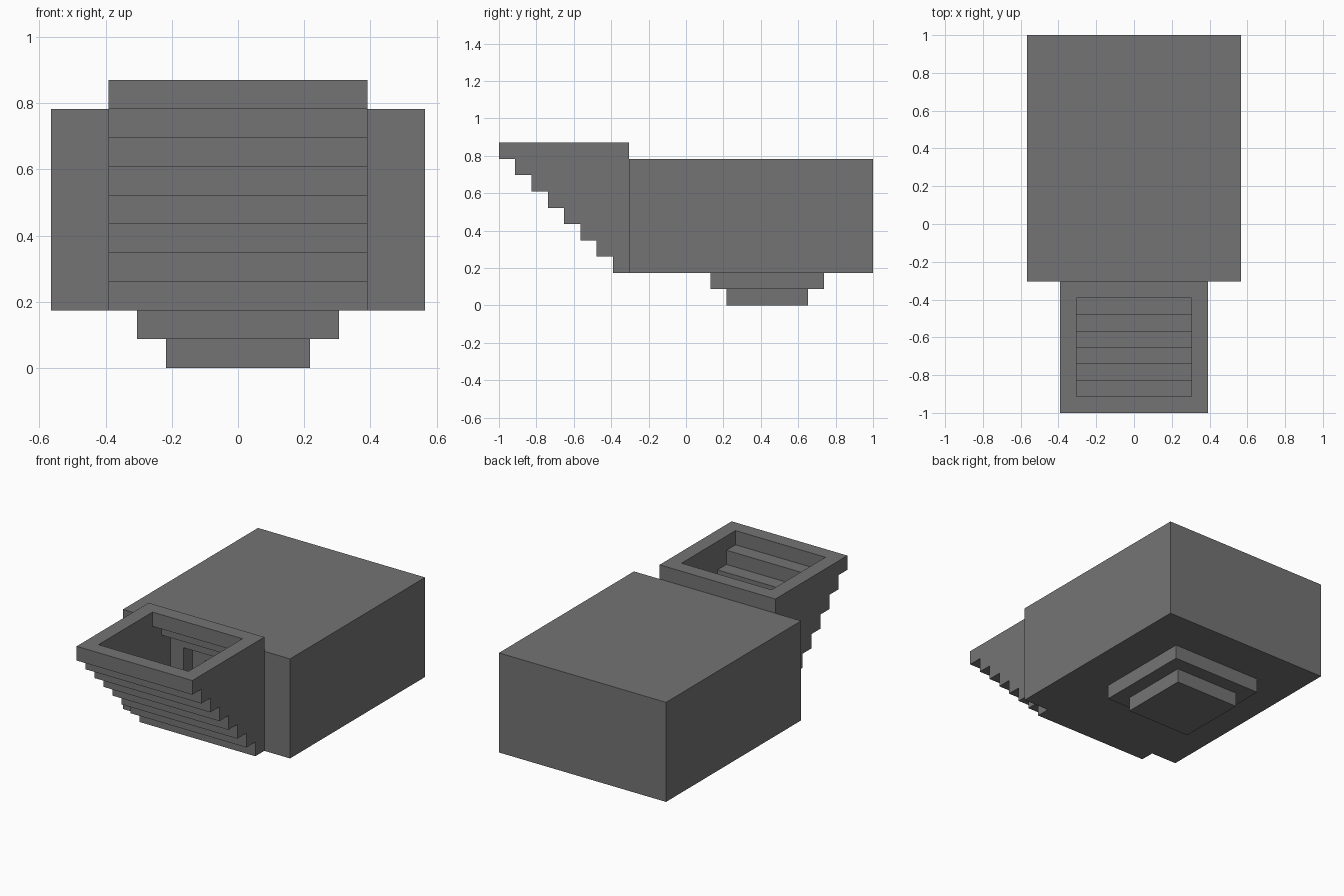
import bpy
import bmesh
from mathutils import Vector

U = 2 / 23          # one building block; the model is 23 blocks long
STEPS = 8           # rows in the stepped hopper

old = bpy.data.objects.get("Cube")
if old:
    bpy.data.objects.remove(old, do_unlink=True)

grey = bpy.data.materials.new("stone grey")
grey.use_nodes = True
colour = (0.175, 0.175, 0.175, 1)
grey.diffuse_color = colour
bsdf = grey.node_tree.nodes["Principled BSDF"]
bsdf.inputs["Base Color"].default_value = colour
bsdf.inputs["Roughness"].default_value = 0.9


def prism(name, profile, half_width):
    """Extrude a (y, z) profile, in blocks from the front end, across x."""
    bm = bmesh.new()
    verts = [bm.verts.new(Vector((-half_width, y - 11.5, z)) * U) for y, z in profile]
    face = bm.faces.new(verts)
    moved = bmesh.ops.extrude_face_region(bm, geom=[face])["geom"]
    bmesh.ops.translate(bm, vec=(2 * half_width * U, 0, 0),
                        verts=[g for g in moved if isinstance(g, bmesh.types.BMVert)])
    bmesh.ops.recalc_face_normals(bm, faces=bm.faces)
    mesh = bpy.data.meshes.new(name)
    bm.to_mesh(mesh)
    bm.free()
    mesh.materials.append(grey)
    obj = bpy.data.objects.new(name, mesh)
    bpy.context.collection.objects.link(obj)
    return obj


def block(name, half_width, y0, y1, z0, z1):
    return prism(name, [(y0, z0), (y1, z0), (y1, z1), (y0, z1)], half_width)


def cut(target, cutter):
    mod = target.modifiers.new("cut", "BOOLEAN")
    mod.operation = "DIFFERENCE"
    mod.solver = "EXACT"
    mod.object = cutter
    cutter.hide_render = True
    bpy.context.view_layer.objects.active = target
    bpy.ops.object.modifier_apply(modifier=mod.name)
    bpy.data.objects.remove(cutter, do_unlink=True)


# Hopper: stepped outer shell
outer = [(STEPS, 2), (STEPS, 10)]
for k in range(STEPS):
    outer += [(k, 10 - k), (k, 9 - k)]
hopper = prism("hopper", outer, 4.5)

# Hopper cavity: open above and at the back below the rear rim
inner = [(8.5, 3), (8.5, 9), (7, 9), (7, 10.5), (1, 10.5)]
for k in range(STEPS - 1):
    if k:
        inner.append((k + 1, 10 - k))
    inner.append((k + 1, 9 - k))
cut(hopper, prism("hopper_cutter", inner, 3.5))

# Main body with a narrowing recess behind the hopper
body = block("main_body", 6.5, 8, 23, 2, 9)
for i in range(3):
    cut(body, block("recess_cutter", 3.5 - i, 7.5, 9 + i, 3 + i, 8 - i))

# Two-tier foot under the body
block("upper_foot", 3.5, 13, 20, 1, 2)
block("lower_foot", 2.5, 14, 19, 0, 1)
